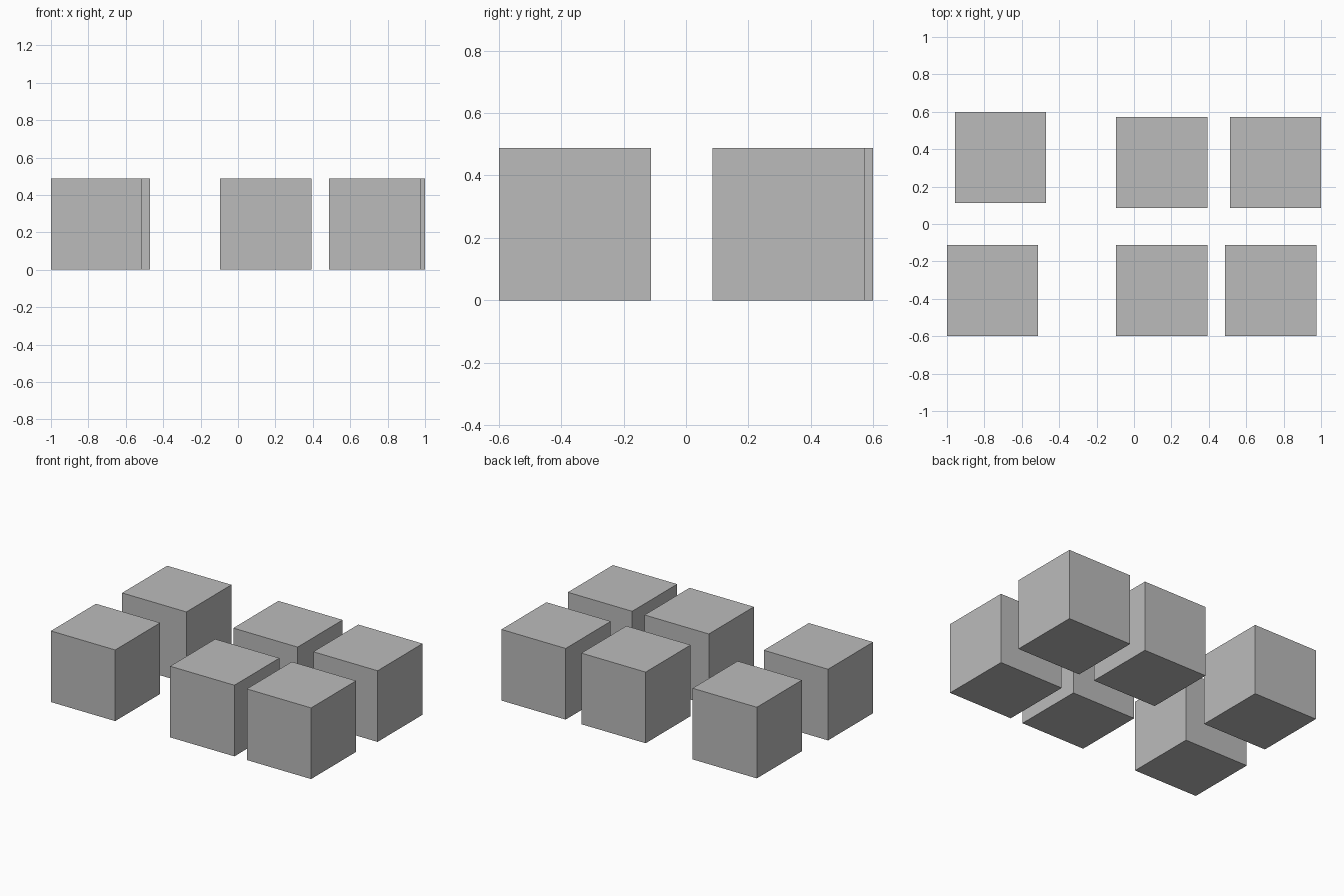
import bpy
import bmesh
from mathutils import Matrix

if "Cube" in bpy.data.objects:
    bpy.data.objects.remove(bpy.data.objects["Cube"])

SIZE = 0.488  # edge length of every cube

grey = bpy.data.materials.new("plain_grey")
grey.diffuse_color = (0.5, 0.5, 0.5, 1.0)
grey.use_nodes = True
grey.node_tree.nodes["Principled BSDF"].inputs["Base Color"].default_value = grey.diffuse_color


def cube(name, x, y):
    """Flat-faced cube standing on the ground, centred at x, y."""
    bm = bmesh.new()
    bmesh.ops.create_cube(bm, size=SIZE, matrix=Matrix.Translation((0, 0, SIZE / 2)))
    mesh = bpy.data.meshes.new(name)
    bm.to_mesh(mesh)
    bm.free()
    mesh.materials.append(grey)
    obj = bpy.data.objects.new(name, mesh)
    obj.location = (x, y, 0)
    bpy.context.collection.objects.link(obj)


# Front row
for side, x in (("left", -0.756), ("middle", 0.149), ("right", 0.731)):
    cube(f"front_{side}_cube", x, -0.356)

# Back row, the left cube set slightly further back
for side, x, y in (("left", -0.714, 0.356), ("middle", 0.149, 0.329), ("right", 0.756, 0.329)):
    cube(f"back_{side}_cube", x, y)
